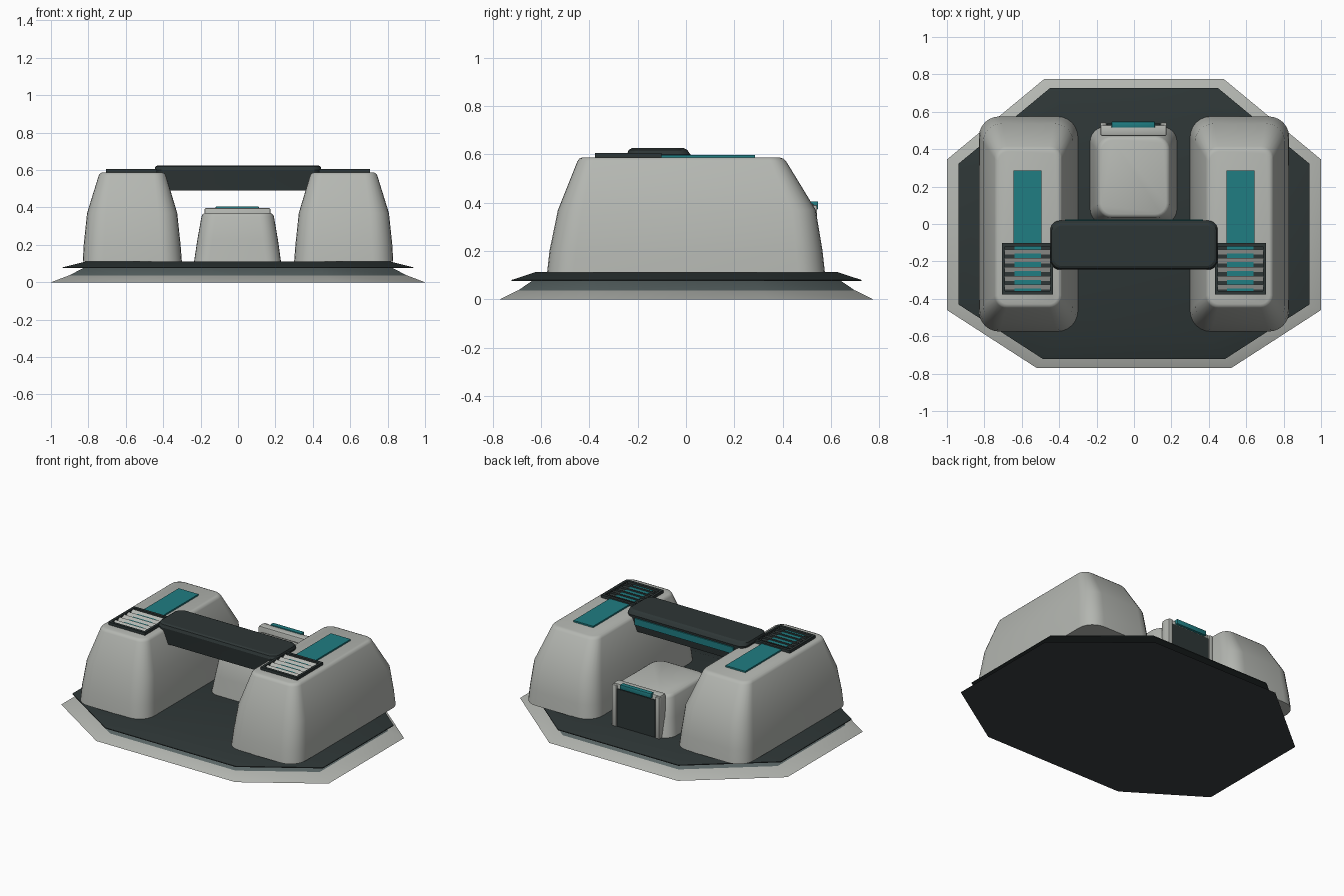
import bpy, bmesh, math
from mathutils import Matrix

cube = bpy.data.objects.get("Cube")
if cube:
    bpy.data.objects.remove(cube, do_unlink=True)


def material(name, rgb):
    m = bpy.data.materials.new(name)
    m.use_nodes = True
    m.diffuse_color = (*rgb, 1)
    m.node_tree.nodes["Principled BSDF"].inputs["Base Color"].default_value = (*rgb, 1)
    return m


LIGHT = material("light grey", (0.46, 0.475, 0.445))
DARK = material("dark slate", (0.027, 0.037, 0.037))
UNDER = material("underside grey", (0.044, 0.05, 0.054))
MID = material("mid slate", (0.10, 0.13, 0.13))
TEAL = material("teal", (0.014, 0.205, 0.225))


def finish(name, bm, mats, angle=30):
    bmesh.ops.recalc_face_normals(bm, faces=bm.faces)
    me = bpy.data.meshes.new(name)
    bm.to_mesh(me)
    bm.free()
    for m in mats:
        me.materials.append(m)
    me.shade_smooth()
    me.set_sharp_from_angle(angle=math.radians(angle))
    ob = bpy.data.objects.new(name, me)
    bpy.context.collection.objects.link(ob)
    return ob


def loft(name, rings, mats, angle=30):
    """Skin a stack of equal-length point rings and cap both ends."""
    bm = bmesh.new()
    loops = [[bm.verts.new(p) for p in ring] for ring in rings]
    for a, b in zip(loops, loops[1:]):
        for i in range(len(a)):
            j = (i + 1) % len(a)
            bm.faces.new((a[i], a[j], b[j], b[i]))
    bm.faces.new(loops[0][::-1])
    bm.faces.new(loops[-1])
    return finish(name, bm, mats, angle)


def rounded(x0, x1, y0, y1, z, r, n=6):
    """Rounded rectangle ring at height z."""
    pts = []
    corners = ((x1 - r, y1 - r), (x0 + r, y1 - r), (x0 + r, y0 + r), (x1 - r, y0 + r))
    for k, (cx, cy) in enumerate(corners):
        for i in range(n + 1):
            a = math.pi / 2 * (k + i / n)
            pts.append((cx + r * math.cos(a), cy + r * math.sin(a), z))
    return pts


def box(name, x0, x1, y0, y1, z0, z1, mat, bevel=0):
    bm = bmesh.new()
    bmesh.ops.create_cube(bm, size=1)
    size = Matrix.Diagonal((x1 - x0, y1 - y0, z1 - z0, 1))
    bm.transform(Matrix.Translation(((x0 + x1) / 2, (y0 + y1) / 2, (z0 + z1) / 2)) @ size)
    if bevel:
        bmesh.ops.bevel(bm, geom=bm.edges[:], offset=bevel, segments=2,
                        profile=0.5, affect="EDGES")
    return finish(name, bm, [mat])


def slat(name, x0, x1, y0, y1, z0, z1):
    """Wedge rising to the back: pale sloping front, dark sides and back."""
    profile = ((y0, z0), (y1, z0), (y1, z1))
    ob = loft(name, [[(x, y, z) for y, z in profile] for x in (x0, x1)], [DARK, LIGHT])
    for f in ob.data.polygons:
        f.material_index = int(f.normal.y < -0.1)


# Eight-sided stepped base
HALF = [(0.48, 0.775), (1, 0.345), (1, -0.46), (0.52, -0.77)]
OUTLINE = HALF + [(-x, y) for x, y in reversed(HALF)]


def octagon(s, z):
    return [(x * s, y * s, z) for x, y in OUTLINE]


skirt = loft("base_skirt", [octagon(1, 0), octagon(0.905, 0.036)], [LIGHT, UNDER])
for f in skirt.data.polygons:
    f.material_index = int(f.normal.z < -0.9)
loft("base_step", [octagon(0.905, 0.035), octagon(0.82, 0.08)], [MID])
loft("base_deck", [octagon(0.937, 0.075), octagon(0.937, 0.08), octagon(0.81, 0.112)],
     [DARK])

# Side pods with their strips and vents
for side, s in (("left", 1), ("right", -1)):
    def span(a, b):
        return sorted((a * s, b * s))

    loft(side + "_pod", [
        rounded(*span(0.30, 0.83), -0.575, 0.575, 0.11, 0.11),
        rounded(*span(0.307, 0.825), -0.565, 0.565, 0.20, 0.11),
        rounded(*span(0.325, 0.807), -0.53, 0.537, 0.37, 0.10),
        rounded(*span(0.385, 0.745), -0.45, 0.415, 0.57, 0.065),
        rounded(*span(0.392, 0.738), -0.442, 0.403, 0.582, 0.06),
        rounded(*span(0.405, 0.725), -0.428, 0.388, 0.587, 0.05)], [LIGHT], 40)
    box(side + "_strip", *span(0.495, 0.643), -0.11, 0.285, 0.58, 0.597, TEAL)
    # Vent: dark bed, teal centre line, frame and pale slats
    box(side + "_vent_bed", *span(0.435, 0.703), -0.37, -0.105, 0.58, 0.59, DARK)
    box(side + "_vent_line", *span(0.497, 0.64), -0.365, -0.11, 0.58, 0.593, TEAL)
    for y in (-0.377, -0.12):
        box(side + "_vent_rail", *span(0.432, 0.706), y, y + 0.018, 0.58, 0.606, DARK)
    for x in (0.432, 0.69):
        box(side + "_vent_post", *span(x, x + 0.016), -0.377, -0.102, 0.58, 0.606, DARK)
    for i in range(5):
        y = -0.353 + i * 0.047
        slat(side + "_vent_slat", *span(0.448, 0.69), y, y + 0.029, 0.589, 0.604)

# Cross bar between the pods
loft("cross_bar", [
    rounded(-0.41, 0.41, -0.23, 0.005, 0.49, 0.04),
    rounded(-0.447, 0.447, -0.244, 0.018, 0.60, 0.05),
    rounded(-0.442, 0.442, -0.237, 0.005, 0.618, 0.05),
    rounded(-0.43, 0.43, -0.225, -0.008, 0.625, 0.045)], [DARK], 20)
box("cross_bar_strip", -0.37, 0.37, 0.0, 0.024, 0.54, 0.585, TEAL)

# Centre pod
loft("centre_pod", [
    rounded(-0.235, 0.23, 0.0, 0.52, 0.11, 0.08),
    rounded(-0.217, 0.213, 0.015, 0.50, 0.23, 0.08),
    rounded(-0.195, 0.192, 0.033, 0.47, 0.352, 0.075),
    rounded(-0.188, 0.185, 0.04, 0.463, 0.365, 0.07),
    rounded(-0.175, 0.172, 0.053, 0.45, 0.371, 0.06)], [LIGHT], 40)

# Rear panel: pale frame, dark inset plate and lamp
box("panel_body", -0.18, 0.175, 0.47, 0.53, 0.11, 0.398, LIGHT, bevel=0.012)
for x in (-0.18, 0.143):
    box("panel_frame_post", x, x + 0.032, 0.50, 0.543, 0.11, 0.39, LIGHT, bevel=0.006)
box("panel_plate", -0.145, 0.14, 0.52, 0.536, 0.112, 0.365, DARK)
box("panel_lamp", -0.12, 0.112, 0.515, 0.547, 0.372, 0.405, TEAL, bevel=0.004)
